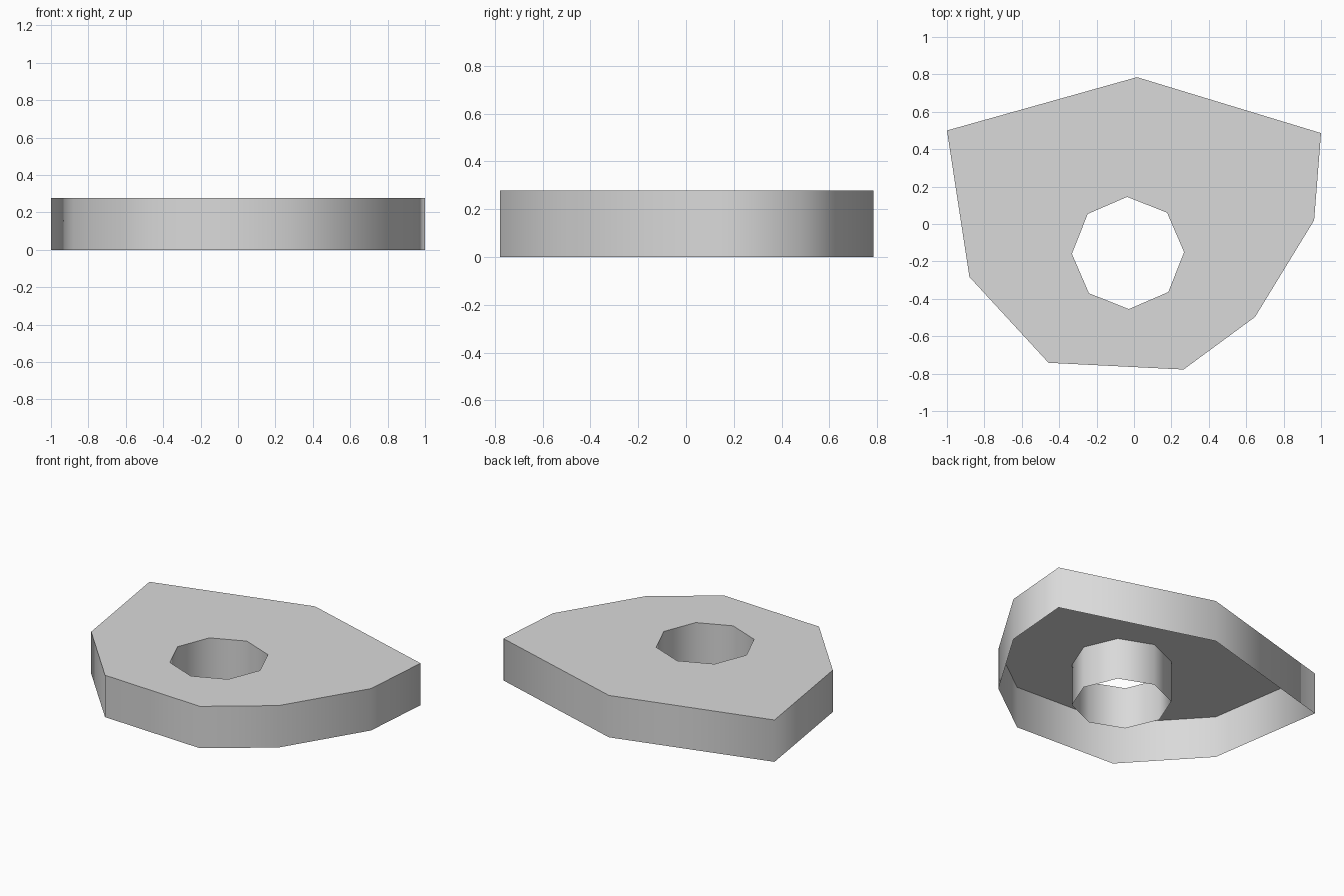
import bpy
import bmesh
from math import cos, sin, pi

cube = bpy.data.objects.get("Cube")
if cube:
    bpy.data.objects.remove(cube, do_unlink=True)

HEIGHT = 0.278
OUTLINE = [(0.016, 0.785), (-1.0, 0.5), (-0.88, -0.283), (-0.457, -0.742),
           (0.265, -0.778), (0.647, -0.497), (0.963, 0.02), (1.0, 0.486)]
HOLE_CENTRE, HOLE_RADIUS, HOLE_TURN = (-0.032, -0.155), 0.3, 0.015

# Single flat colour
grey = bpy.data.materials.new("light grey")
grey.use_nodes = True
colour = (0.7, 0.7, 0.7, 1)
grey.diffuse_color = colour
grey.node_tree.nodes["Principled BSDF"].inputs["Base Color"].default_value = colour


def ring(bm, points, z):
    """Closed loop of vertices and edges at height z."""
    verts = [bm.verts.new((x, y, z)) for x, y in points]
    edges = [bm.edges.new((a, b)) for a, b in zip(verts, verts[1:] + verts[:1])]
    return verts, edges


bm = bmesh.new()
hole = [(HOLE_CENTRE[0] + HOLE_RADIUS * cos(i * pi / 4 + HOLE_TURN),
         HOLE_CENTRE[1] + HOLE_RADIUS * sin(i * pi / 4 + HOLE_TURN)) for i in range(8)]

# Smooth outer wall and hole wall, open underneath
rims = []
for points, outward in ((OUTLINE, True), (hole, False)):
    top, rim = ring(bm, points, HEIGHT)
    low, _ = ring(bm, points, 0)
    rims += rim
    n = len(points)
    for i in range(n):
        j = (i + 1) % n
        quad = [low[i], low[j], top[j], top[i]]
        face = bm.faces.new(quad if outward else quad[::-1])
        face.smooth = True

# Flat top sheet around the hole, with a sharp rim
filled = bmesh.ops.triangle_fill(bm, use_beauty=True, edges=rims, normal=(0, 0, 1))
for face in [g for g in filled["geom"] if isinstance(g, bmesh.types.BMFace)]:
    face.smooth = False
    face.normal_update()
    if face.normal.z < 0:
        face.normal_flip()
for edge in rims:
    edge.smooth = False

mesh = bpy.data.meshes.new("pierced_plate")
bm.to_mesh(mesh)
bm.free()
mesh.materials.append(grey)
plate = bpy.data.objects.new("pierced_plate", mesh)
bpy.context.collection.objects.link(plate)
